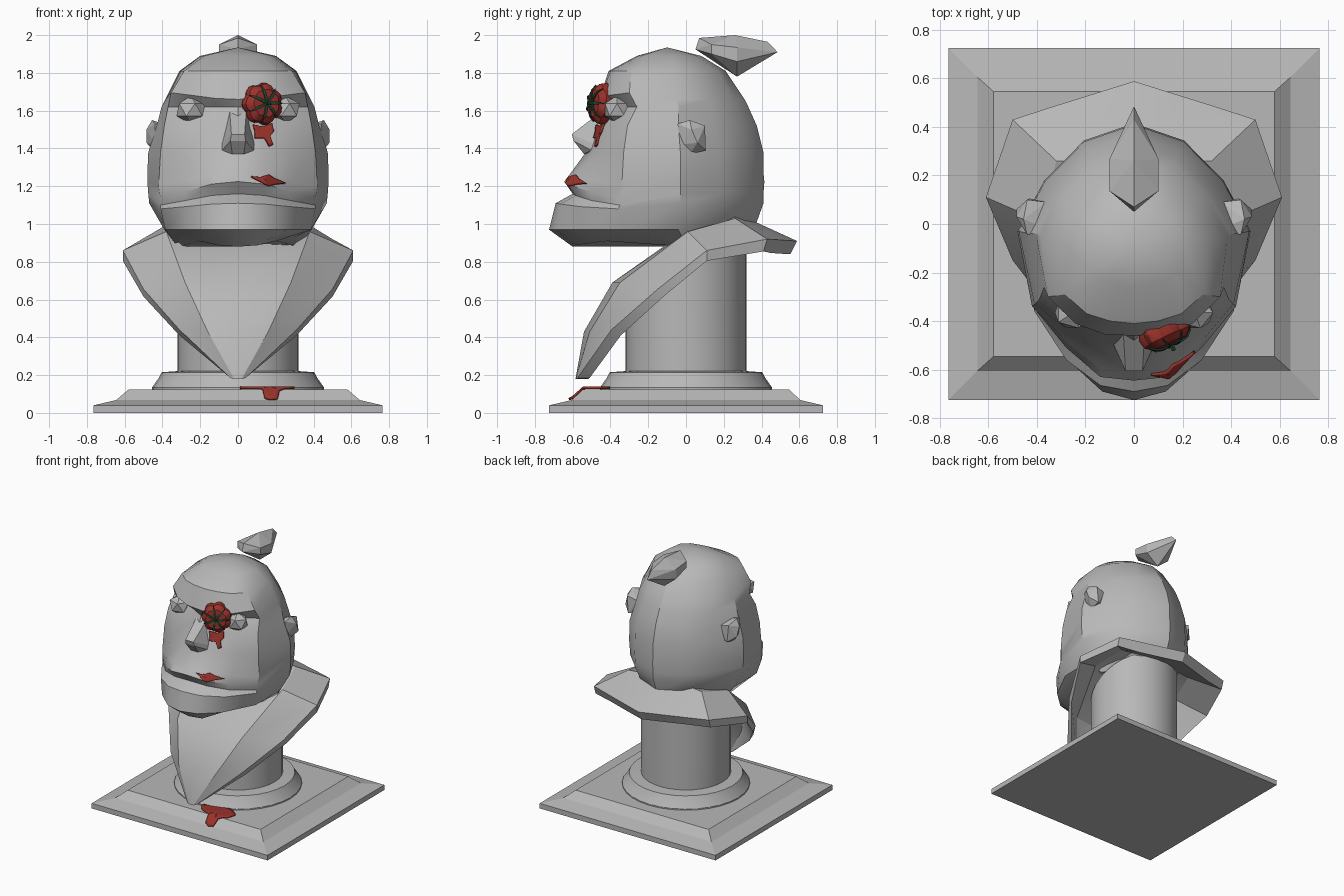
import bpy, bmesh, math
from mathutils import Vector, Matrix
from mathutils.bvhtree import BVHTree

if "Cube" in bpy.data.objects:
    bpy.data.objects.remove(bpy.data.objects["Cube"])


def mat(name, c):
    m = bpy.data.materials.new(name)
    m.diffuse_color = (*c, 1)
    m.use_nodes = True
    m.node_tree.nodes["Principled BSDF"].inputs["Base Color"].default_value = m.diffuse_color
    return m


STONE = mat("grey_stone", (0.48, 0.48, 0.48))
RED = mat("tomato_red", (0.32, 0.032, 0.024))
GREEN = mat("dark_green", (0.02, 0.06, 0.03))


def finish(bm, name, material, smooth=None, solid=0):
    bmesh.ops.recalc_face_normals(bm, faces=bm.faces)
    me = bpy.data.meshes.new(name)
    bm.to_mesh(me)
    ob = bpy.data.objects.new(name, me)
    bpy.context.collection.objects.link(ob)
    me.materials.append(material)
    if solid:
        s = ob.modifiers.new("thickness", 'SOLIDIFY')
        s.thickness, s.offset = solid, 0
    if smooth:
        bpy.ops.object.select_all(action='DESELECT')
        ob.select_set(True)
        bpy.context.view_layer.objects.active = ob
        bpy.ops.object.shade_smooth_by_angle(angle=math.radians(smooth))
    return ob


def loft(rings, apex=None):
    """Closed rings joined in order, with capped ends."""
    bm = bmesh.new()
    vs = [[bm.verts.new(p) for p in r] for r in rings]
    n = len(vs[0])
    for a, b in zip(vs, vs[1:]):
        for i in range(n):
            bm.faces.new((a[i], a[(i + 1) % n], b[(i + 1) % n], b[i]))
    bm.faces.new(vs[0][::-1])
    if apex:
        t = bm.verts.new(apex)
        for i in range(n):
            bm.faces.new((vs[-1][i], vs[-1][(i + 1) % n], t))
    else:
        bm.faces.new(vs[-1])
    return bm


def hull(name, pts, mirror=False):
    """Faceted block around a few points; mirror adds the points at -x."""
    pts = list(pts) + ([(-x, y, z) for x, y, z in pts if x] if mirror else [])
    bm = bmesh.new()
    for p in pts:
        bm.verts.new(p)
    r = bmesh.ops.convex_hull(bm, input=bm.verts)
    bmesh.ops.delete(bm, geom=list({v for v in r["geom_interior"] if isinstance(v, bmesh.types.BMVert)}), context='VERTS')
    bmesh.ops.dissolve_limit(bm, angle_limit=0.03, verts=bm.verts, edges=bm.edges)
    return finish(bm, name, STONE)


# square base with sloped edges
base = loft([[(sx * x, sy * y, z) for sx, sy in ((1, 1), (-1, 1), (-1, -1), (1, -1))]
             for x, y, z in ((.765, .725, 0), (.765, .725, .04), (.645, .605, .068), (.578, .545, .125))])
finish(base, "base", STONE)


# round foot and column, the column top slanted to sit under the collar
def circle(r, z, slope=0, n=32):
    return [(r * math.cos(a), r * math.sin(a), z + slope * r * math.sin(a))
            for a in (2 * math.pi * i / n for i in range(n))]


finish(loft([circle(.455, .12), circle(.455, .135), circle(.42, .185), circle(.405, .215), circle(.31, .222)]),
       "column_foot", STONE, 30)
finish(loft([circle(.32, .2), circle(.32, .84, .5)]), "column", STONE, 30)

# collar: rows from front tip to back, each centre, middle, edge and offset to the underside
ROWS = [((0, -.585, .18), (.02, -.583, .18), (.04, -.575, .185), (.065, 0)),
        ((0, -.54, .43), (.16, -.51, .43), (.31, -.395, .44), (.05, -.03)),
        ((0, -.39, .69), (.28, -.35, .69), (.50, -.15, .655), (.03, -.04)),
        ((0, -.02, .95), (.38, .01, .96), (.61, .11, .86), (0, -.055)),
        ((0, .26, 1.06), (.32, .26, 1.03), (.50, .43, .92), (-.02, -.065)),
        ((0, .588, .91), (.17, .535, .913), (.34, .482, .917), (-.035, -.07))]
bm = bmesh.new()
top, low = [], []
for c, m, e, (dy, dz) in ROWS:
    pts = [(-e[0], *e[1:]), (-m[0], *m[1:]), c, m, e]
    top.append([bm.verts.new(p) for p in pts])
    low.append([bm.verts.new((x, y + dy, z + dz)) for x, y, z in pts])
for g in (top, low):
    for a, b in zip(g, g[1:]):
        for i in range(4):
            bm.faces.new((a[i], a[i + 1], b[i + 1], b[i]))


def border(g):
    return g[0] + [r[4] for r in g[1:]] + g[-1][3::-1] + [r[0] for r in g[-2:0:-1]]


bt, bl = border(top), border(low)
for i in range(len(bt)):
    j = (i + 1) % len(bt)
    bm.faces.new((bt[i], bt[j], bl[j], bl[i]))
finish(bm, "collar", STONE, 25)

# head: z, corner rise, three front depths, cheek x y, side x y, back depth
HEAD = [(.88, .05, -.60, -.59, -.42, .30, -.15, .32, 0, .20),
        (.97, 0, -.725, -.69, -.57, .385, -.33, .39, -.04, .36),
        (1.11, -.03, -.69, -.665, -.56, .41, -.36, .47, -.03, .41),
        (1.16, -.06, -.60, -.585, -.50, .41, -.35, .475, -.03, .41),
        (1.225, -.09, -.645, -.63, -.51, .41, -.35, .48, -.03, .415),
        (1.27, -.07, -.61, -.59, -.475, .42, -.34, .48, -.03, .41),
        (1.38, 0, -.53, -.49, -.43, .41, -.33, .475, -.03, .41),
        (1.52, 0, -.50, -.445, -.41, .39, -.31, .43, -.04, .375),
        (1.62, 0, -.46, -.39, -.33, .37, -.26, .405, -.04, .33),
        (1.66, .035, -.46, -.455, -.41, .355, -.30, .385, -.05, .31),
        (1.81, 0, -.41, -.40, -.37, .285, -.29, .31, -.06, .21),
        (1.89, 0, -.26, -.25, -.235, .18, -.19, .20, -.07, .08)]
rings = []
for z, d, y0, y1, y2, x3, y3, xs, ys, yb in HEAD:
    half = [(.34 * x3, y1, z + .15 * d), (.68 * x3, y2, z + .6 * d), (x3, y3, z + d), (xs, ys, z),
            (.77 * xs, ys + .47 * (yb - ys), z), (.43 * xs, ys + .84 * (yb - ys), z)]
    rings.append([(0, y0, z)] + half + [(0, yb, z)] + [(-x, y, h) for x, y, h in half[::-1]])
head = loft(rings, (0, -.1, 1.935))
finish(head, "head", STONE, 30)

# nose, ears, hair bun
hull("nose", [(.045, -.43, 1.61), (.035, -.605, 1.475), (.10, -.46, 1.41), (.085, -.50, 1.39),
              (.03, -.54, 1.37), (.04, -.595, 1.44), (.06, -.42, 1.39)], True)
for s, side in ((-1, "left"), (1, "right")):
    hull(side + "_ear", [(s * x, y, z) for x, y, z in (
        (.36, -.02, 1.52), (.36, .09, 1.50), (.36, .08, 1.40), (.36, -.01, 1.41), (.44, -.045, 1.53),
        (.455, .02, 1.55), (.44, .10, 1.52), (.485, .03, 1.50), (.485, .06, 1.43), (.43, .105, 1.39),
        (.43, .02, 1.37), (.44, -.03, 1.42))])
    # faceted eyes
    bm = bmesh.new()
    bmesh.ops.create_icosphere(bm, subdivisions=1, radius=1,
                               matrix=Matrix.Translation((s * .25, -.365, 1.605)) @ Matrix.Diagonal((.085, .075, .075, 1)))
    finish(bm, side + "_eye", STONE)
hull("hair_bun", [(0, .07, 1.985), (0, .05, 1.925), (0, .26, 2), (0, .43, 1.965), (0, .485, 1.91), (0, .27, 1.78),
                  (.1, .135, 1.95), (.1, .27, 1.935), (.1, .27, 1.86), (.1, .135, 1.90)], True)

# squashed tomato on the eye: lobed dome with leaves in the grooves
zax = Vector((.42, -.9, .08)).normalized()
xax = Vector((0, 0, 1)).cross(zax).normalized()
place = Matrix.Translation((.125, -.435, 1.635)) @ Matrix((xax, zax.cross(xax), zax)).transposed().to_4x4()


def lobe(r, h, n=28):
    return [(r * k * math.cos(a), r * k * math.sin(a), h) for a, k in
            ((2 * math.pi * i / n, .87 + .13 * abs(math.sin(7 * math.pi * i / n))) for i in range(n))]


bm = loft([lobe(.095, -.05), lobe(.115, 0), lobe(.108, .035), lobe(.075, .063), lobe(.03, .066)], (0, 0, .058))
bm.transform(place)
finish(bm, "tomato", RED, 30)

bm = bmesh.new()
for k in range(7):
    rot = place @ Matrix.Rotation(2 * math.pi * k / 7, 4, 'Z')
    prev = None
    for r, h, w in ((.005, .07, .006), (.045, .073, .008), (.075, .066, .006), (.10, .042, .001)):
        cur = [bm.verts.new(rot @ Vector((r, sw * w, h))) for sw in (-1, 1)]
        if prev:
            bm.faces.new((prev[0], prev[1], cur[1], cur[0]))
        prev = cur
finish(bm, "tomato_leaves", GREEN, solid=.006)
bm = bmesh.new()
bmesh.ops.create_cone(bm, cap_ends=True, segments=6, radius1=.014, radius2=.009, depth=.04,
                      matrix=place @ Matrix.Translation((0, 0, .075)))
finish(bm, "tomato_stem", GREEN)


# splats: flat outlines dropped onto the surface beneath
def splat(name, outline, target, down):
    tree = BVHTree.FromBMesh(target)
    d = Vector((0, 0, -1) if down else (0, 1, 0))
    bm = bmesh.new()
    lift = (lambda a, b: (a, b, 1)) if down else (lambda a, b: (a, -1, b))
    vs = [bm.verts.new(lift(*p)) for p in outline]
    n = len(vs)
    c = bm.verts.new(sum((v.co for v in vs), Vector()) / n)
    for i in range(n):
        bm.faces.new((vs[i], vs[(i + 1) % n], c))
    bmesh.ops.subdivide_edges(bm, edges=bm.edges, cuts=3, use_grid_fill=True)
    for v in bm.verts:
        hit = tree.ray_cast(v.co, d)[0]
        if hit:
            v.co = hit - d * .008
    finish(bm, name, RED, 30, solid=.012)


splat("cheek_splat", [(.08, 1.525), (.13, 1.515), (.18, 1.53), (.19, 1.49), (.17, 1.465), (.185, 1.42),
                      (.165, 1.41), (.14, 1.455), (.09, 1.455), (.09, 1.49)], head, False)
splat("lip_splat", [(.07, 1.25), (.12, 1.245), (.16, 1.26), (.19, 1.24), (.25, 1.215), (.20, 1.21),
                    (.16, 1.20), (.13, 1.22)], head, False)
splat("base_splat", [(.01, -.47), (.05, -.40), (.15, -.39), (.24, -.41), (.30, -.46), (.28, -.53), (.22, -.56),
                     (.21, -.61), (.17, -.62), (.14, -.60), (.13, -.55), (.05, -.52)], base, True)
